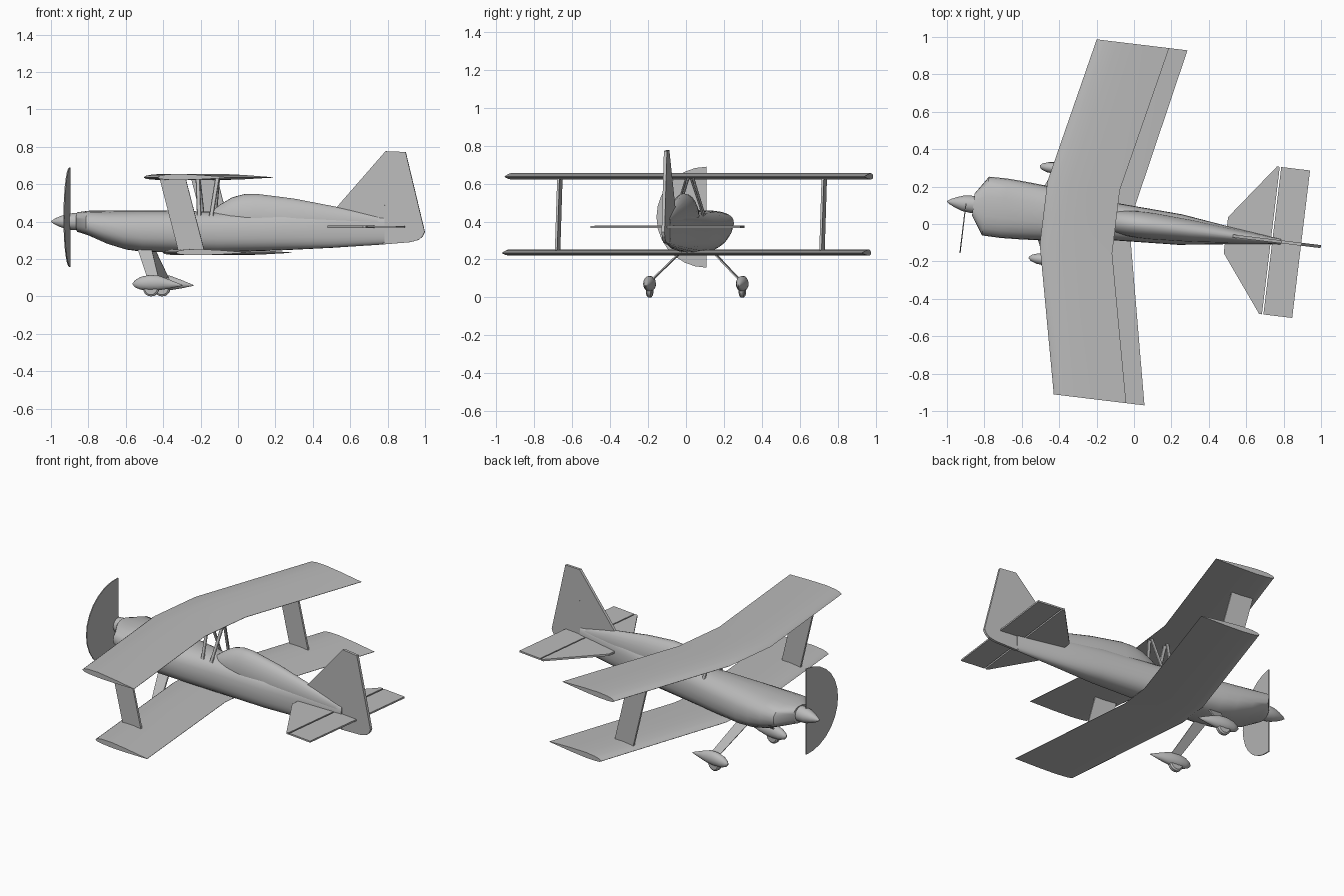
import bpy, bmesh, math
from mathutils import Vector

cube = bpy.data.objects.get("Cube")
if cube:
    bpy.data.objects.remove(cube, do_unlink=True)

YAW = math.radians(-6.9)   # the whole aircraft is turned slightly

grey = bpy.data.materials.new("plain grey")
GREY = (0.5, 0.5, 0.5, 1)
grey.diffuse_color = GREY
grey.use_nodes = True
grey.node_tree.nodes["Principled BSDF"].inputs["Base Color"].default_value = GREY


def finish(name, bm, smooth=True):
    bmesh.ops.recalc_face_normals(bm, faces=bm.faces)
    me = bpy.data.meshes.new(name)
    bm.to_mesh(me)
    bm.free()
    me.materials.append(grey)
    ob = bpy.data.objects.new(name, me)
    bpy.context.collection.objects.link(ob)
    ob.rotation_euler.z = YAW
    if smooth:
        bpy.ops.object.select_all(action='DESELECT')
        ob.select_set(True)
        bpy.context.view_layer.objects.active = ob
        bpy.ops.object.shade_smooth_by_angle(angle=math.radians(35))
    return ob


def loft(name, rings, smooth=True):
    """Skin a list of equal-length rings of points and cap both ends."""
    bm = bmesh.new()
    loops = [[bm.verts.new(p) for p in r] for r in rings]
    n = len(loops[0])
    for a, b in zip(loops, loops[1:]):
        for i in range(n):
            j = (i + 1) % n
            bm.faces.new((a[i], a[j], b[j], b[i]))
    bm.faces.new(loops[0])
    bm.faces.new(loops[-1])
    return finish(name, bm, smooth)


def oval(x, w, zb, zt, y=0, power=1.0, n=24):
    """Cross-section across the long axis; power below 1 makes it boxier."""
    def f(c):
        return math.copysign(abs(c) ** power, c)
    ring = []
    for i in range(n):
        a = 2 * math.pi * i / n
        ring.append((x, y + w * f(math.cos(a)),
                     (zb + zt) / 2 + (zt - zb) / 2 * f(math.sin(a))))
    return ring


def plate(name, outline, thick, axis):
    """Flat panel from a 2D outline, thickened evenly along an axis."""
    def at(p, d):
        q = list(p)
        q.insert(axis, d)
        return q
    return loft(name, [[at(p, d) for p in outline] for d in (-thick / 2, thick / 2)], False)


def move(ob, z):
    ob.location.z = z


# Fuselage: x, half width, bottom, top
body = [(-.865, .06, .345, .45), (-.80, .158, .325, .458), (-.70, .16, .28, .46),
        (-.60, .155, .25, .46), (-.50, .148, .237, .46), (-.30, .125, .235, .457),
        (-.10, .10, .236, .452), (.25, .082, .247, .45), (.51, .047, .26, .44),
        (.79, .014, .278, .425)]
loft("fuselage", [oval(*s, power=.8) for s in body])

# Canopy and rear deck: x, half width, middle height, top
deck = [(-.15, .035, .42, .45), (-.09, .058, .42, .495), (-.03, .068, .42, .53),
        (.03, .072, .42, .546), (.10, .072, .42, .548), (.30, .06, .41, .523),
        (.55, .036, .40, .475), (.79, .012, .39, .42)]
loft("canopy_deck", [oval(x, w, 2 * m - t, t) for x, w, m, t in deck])

# Spinner and half-disc propeller
nose = [(-1.007, .002), (-.99, .014), (-.96, .028), (-.92, .042), (-.88, .046), (-.84, .046)]
loft("spinner", [oval(x, r, .4 - r, .4 + r) for x, r in nose])
arc = [(-.266 * math.sin(math.pi * i / 14), .423 + .266 * math.cos(math.pi * i / 14))
       for i in range(15)]
move_prop = plate("propeller", arc, .006, 0)
for v in move_prop.data.vertices:
    v.co.x -= .905

# Wings: aerofoil as chord fraction and height
FOIL = [(0, 0), (.03, .009), (.12, .016), (.3, .019), (.6, .013), (1, .001),
        (1, -.001), (.6, -.010), (.3, -.014), (.12, -.012), (.03, -.008)]


def wing(name, z, lead, root, sweep, chord=.39, tip=.956):
    rings = []
    for y in (-tip, -root, root, tip):
        x0 = lead + sweep * (abs(y) - root)
        rings.append([(x0 + t * chord, y, z + h) for t, h in FOIL])
    loft(name, rings)


wing("upper_wing", .636, -.487, .17, .217)
wing("lower_wing", .234, -.395, .10, .207)

# Mirrored parts
for side, s in (("left", 1), ("right", -1)):
    # Wide strut between the wing tips
    loft(side + "_wing_strut",
         [[(x0, s * .702 + d, z), (x0 + .14, s * .702 + d, z),
           (x1 + .14, s * .702 + d, zz), (x1, s * .702 + d, zz)]
          for d in (-.006, .006)
          for x0, z, x1, zz in [(-.235, .24, -.338, .635)]], False)

    # Thin struts from the fuselage to the upper wing
    for part, xb, xt in (("front", -.20, -.215), ("rear", -.135, -.11)):
        rings = []
        for x, y, z in ((xb, .075, .43), (xt, .012, .63)):
            rings.append([(x + .012 * math.cos(a), s * y + .006 * math.sin(a), z)
                          for a in [math.pi * i / 4 for i in range(8)]])
        loft(f"{side}_{part}_cabane_strut", rings)

    # Landing gear leg
    loft(side + "_gear_leg",
         [[(x0, s * y - .005, z), (x1, s * y - .005, z),
           (x1, s * y + .005, z), (x0, s * y + .005, z)]
          for x0, x1, y, z in ((-.53, -.455, .075, .25), (-.455, -.395, .24, .085))], False)

    # Teardrop wheel cover: x, half width, bottom, top
    pant = [(-.537, .004, .063, .071), (-.525, .016, .048, .086), (-.495, .027, .036, .104),
            (-.45, .032, .031, .114), (-.40, .030, .032, .112), (-.34, .019, .042, .09),
            (-.27, .002, .056, .061)]
    loft(side + "_wheel_cover", [oval(x, w, b, t, y=s * .246, n=16) for x, w, b, t in pant])

    # Wheel
    loft(side + "_wheel",
         [[(-.438 + r * math.cos(a), s * .246 + d, .043 + r * math.sin(a))
           for a in [2 * math.pi * i / 20 for i in range(20)]]
          for d, r in ((-.016, .034), (-.009, .043), (.009, .043), (.016, .034))])

    # Tailplane half and elevator
    tail = plate(side + "_tailplane",
                 [(.495, 0), (.495, s * .097), (.722, s * .397), (.737, s * .397), (.737, 0)],
                 .012, 2)
    elevator = plate(side + "_elevator",
                     [(.745, s * .004), (.745, s * .397), (.90, s * .397), (.90, s * .004)],
                     .010, 2)
    move(tail, .372)
    move(elevator, .372)

# Fin and rudder
plate("fin", [(.53, .44), (.53, .474), (.795, .776), (.80, .776), (.785, .28), (.74, .30)], .016, 1)
plate("rudder", [(.80, .776), (.903, .772), (1.006, .345), (.995, .322), (.975, .303),
                 (.93, .290), (.785, .278)], .016, 1)
